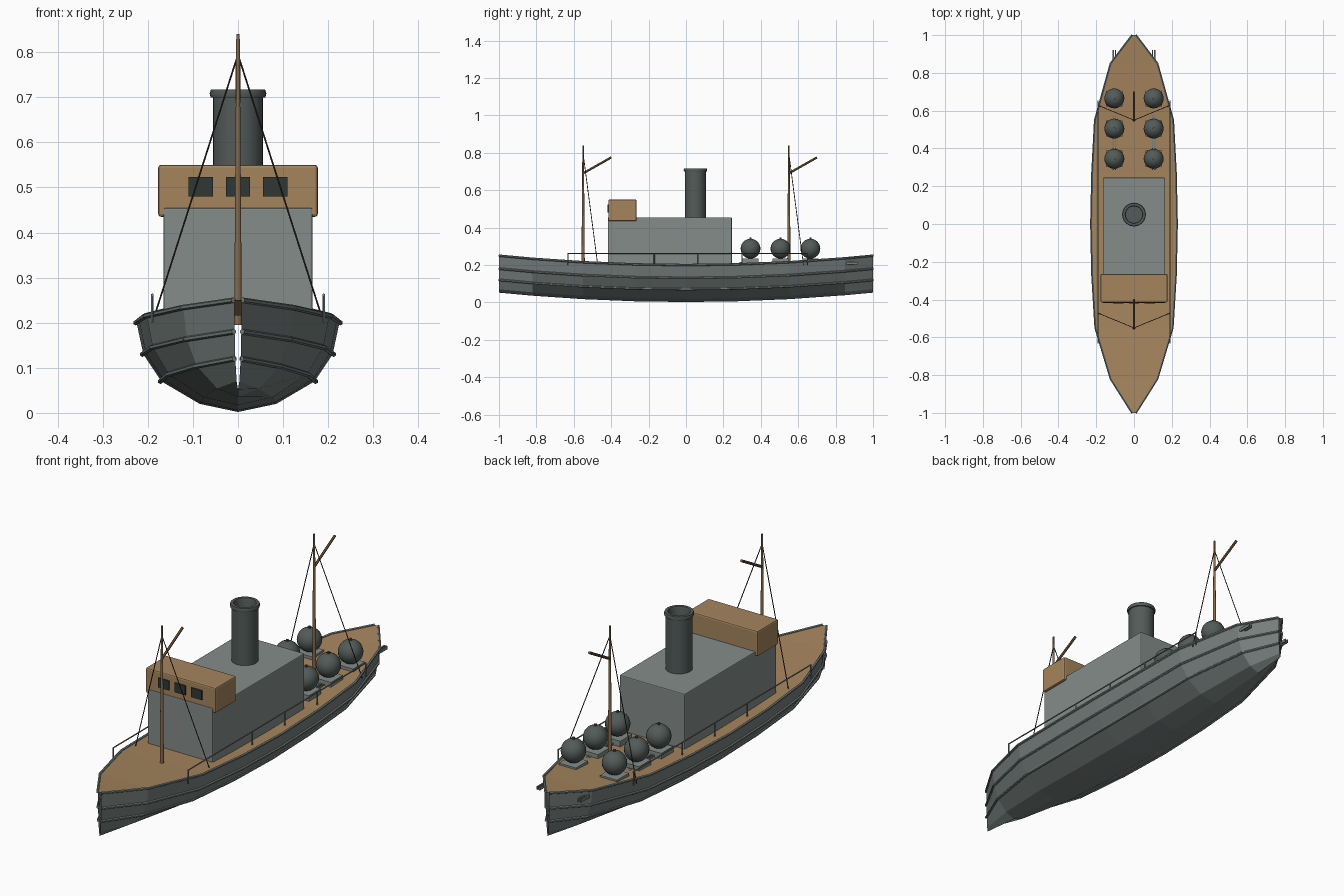
import bpy, bmesh, math
from mathutils import Vector

cube = bpy.data.objects.get("Cube")
if cube:
    bpy.data.objects.remove(cube, do_unlink=True)


def material(name, r, g, b):
    m = bpy.data.materials.new(name)
    m.use_nodes = True
    m.diffuse_color = (r, g, b, 1)
    m.node_tree.nodes["Principled BSDF"].inputs["Base Color"].default_value = (r, g, b, 1)
    return m


HULL = material("hull grey", 0.18, 0.21, 0.205)
CABIN = material("cabin grey", 0.23, 0.265, 0.255)
IRON = material("dark iron", 0.085, 0.105, 0.1)
WOOD = material("deck wood", 0.38, 0.235, 0.11)
SPAR = material("spar wood", 0.24, 0.145, 0.07)
ROPE = material("dark rope", 0.045, 0.032, 0.02)
GLASS = material("dark glass", 0.03, 0.038, 0.034)


def finish(name, bm, mat, smooth=False):
    bmesh.ops.recalc_face_normals(bm, faces=bm.faces)
    me = bpy.data.meshes.new(name)
    bm.to_mesh(me)
    bm.free()
    me.materials.append(mat)
    ob = bpy.data.objects.new(name, me)
    bpy.context.collection.objects.link(ob)
    if smooth:
        bpy.ops.object.select_all(action='DESELECT')
        bpy.context.view_layer.objects.active = ob
        ob.select_set(True)
        bpy.ops.object.shade_smooth_by_angle(angle=math.radians(40))
    return ob


def box(name, lo, hi, mat, bevel=0):
    lo, hi = Vector(lo), Vector(hi)
    bm = bmesh.new()
    bmesh.ops.create_cube(bm, size=1)
    for v in bm.verts:
        v.co = (lo + hi) / 2 + v.co * (hi - lo)
    if bevel:
        bmesh.ops.bevel(bm, geom=bm.edges[:], offset=bevel, segments=2, affect='EDGES', profile=0.5)
    return finish(name, bm, mat)


def rods(name, paths, r, mat, sides=8, r_end=None):
    """Straight round bars along each segment of the paths."""
    bm = bmesh.new()
    for path in paths:
        for a, b in zip(path, path[1:]):
            a, b = Vector(a), Vector(b)
            new = bmesh.ops.create_cone(bm, cap_ends=True, segments=sides, radius1=r,
                                        radius2=r_end or r, depth=(b - a).length)["verts"]
            turn = (b - a).to_track_quat('Z', 'Y')
            for v in new:
                v.co = (a + b) / 2 + turn @ v.co
    return finish(name, bm, mat, sides > 6)


def lathe(name, profile, centre, mat, steps=24):
    bm = bmesh.new()
    vs = [bm.verts.new((r, 0, z)) for r, z in profile]
    es = [bm.edges.new(p) for p in zip(vs, vs[1:])]
    bmesh.ops.spin(bm, geom=vs + es, cent=(0, 0, 0), axis=(0, 0, 1), angle=math.tau, steps=steps)
    bmesh.ops.remove_doubles(bm, verts=bm.verts, dist=0.0001)
    for v in bm.verts:
        v.co += Vector(centre)
    return finish(name, bm, mat, True)


# Hull: one midship section scaled along the length and lifted at the ends
stations = [(-1, 0.035), (-0.82, 0.54), (-0.55, 0.9), (-0.27, 0.975), (0, 1),
            (0.27, 0.975), (0.55, 0.91), (0.85, 0.54), (1, 0.035)]
section = [(0.225, 0.2), (0.21, 0.13), (0.17, 0.07), (0.085, 0.02), (0, 0.002)]


def hull_point(side, level, station, out=0):
    y, w = station
    x, z = section[level]
    return Vector((side * (x * w + out), y, z + 0.05 * y * y))


def skin(name, rows, mat):
    bm = bmesh.new()
    grid = [[bm.verts.new(p) for p in row] for row in rows]
    for a, b in zip(grid, grid[1:]):
        for i in range(len(a) - 1):
            bm.faces.new((a[i], a[i + 1], b[i + 1], b[i]))
    bmesh.ops.remove_doubles(bm, verts=bm.verts, dist=0.0001)
    return finish(name, bm, mat)


ring = [(-1, i) for i in range(5)] + [(1, i) for i in (3, 2, 1, 0)]
skin("hull", [[hull_point(s, i, st) for s, i in ring] for st in stations], HULL)
skin("deck", [[hull_point(s, 0, st) for s in (-1, 1)] for st in stations], WOOD)

# Rubbing strakes along each plank edge
for level, label in enumerate(("gunwale", "upper_strake", "lower_strake")):
    paths = [[hull_point(s, level, st, 0.002) for st in stations] for s in (-1, 1)]
    rods(label, paths, 0.006, HULL, 6)

# Deckhouse and wheelhouse
box("deckhouse", (-0.165, -0.418, 0.195), (0.165, 0.245, 0.455), CABIN, 0.004)
box("wheelhouse", (-0.177, -0.415, 0.435), (0.177, -0.265, 0.55), WOOD, 0.006)
for x in (-0.083, 0, 0.083):
    box("wheelhouse_window", (x - 0.027, -0.42, 0.48), (x + 0.027, -0.413, 0.523), GLASS)

# Hollow funnel with a rolled rim
lathe("funnel", [(0.056, 0.45), (0.056, 0.7), (0.061, 0.7), (0.063, 0.709), (0.06, 0.717),
                 (0.047, 0.717), (0.044, 0.708), (0.044, 0.6), (0, 0.6)], (0, 0.05, 0), IRON)

# Masts with raised booms and stays
for label, y in (("fore", -0.55), ("aft", 0.55)):
    rods(label + "_mast", [[(0, y, 0.195), (0, y, 0.84)]], 0.009, SPAR, 10, 0.004)
    rods(label + "_boom", [[(0, y, 0.69), (0, y + 0.15, 0.775)]], 0.006, SPAR)
    rods(label + "_stays", [[(0, y, 0.795), (s * 0.19, y + 0.078, 0.2)] for s in (-1, 1)],
         0.002, ROPE, 6)

# Side railings
for s, label in ((-1, "right"), (1, "left")):
    x = s * 0.19
    posts = [[(x, y, 0.2), (x, y, 0.262)] for y in (-0.63, -0.17, 0.065, 0.3, 0.65)]
    rods(label + "_railing", posts + [[(x, -0.633, 0.262), (x, 0.653, 0.262)]], 0.003, HULL, 6)

# Round deck charges on cradles, carried by a track on each side
for x in (-0.104, 0.104):
    for dx in (-0.006, 0.006):
        box("charge_track", (x + dx - 0.003, 0.285, 0.203), (x + dx + 0.003, 0.92, 0.217), HULL)
    for y in (0.345, 0.505, 0.665):
        box("charge_cradle", (x - 0.043, y - 0.043, 0.208), (x + 0.043, y + 0.043, 0.234), CABIN)
        bm = bmesh.new()
        bmesh.ops.create_uvsphere(bm, u_segments=20, v_segments=12, radius=0.053)
        for v in bm.verts:
            v.co += Vector((x, y, 0.287))
        finish("charge", bm, IRON, True)
        rods("charge_fuse", [[(x, y, 0.335), (x, y, 0.347)]], 0.006, IRON)
